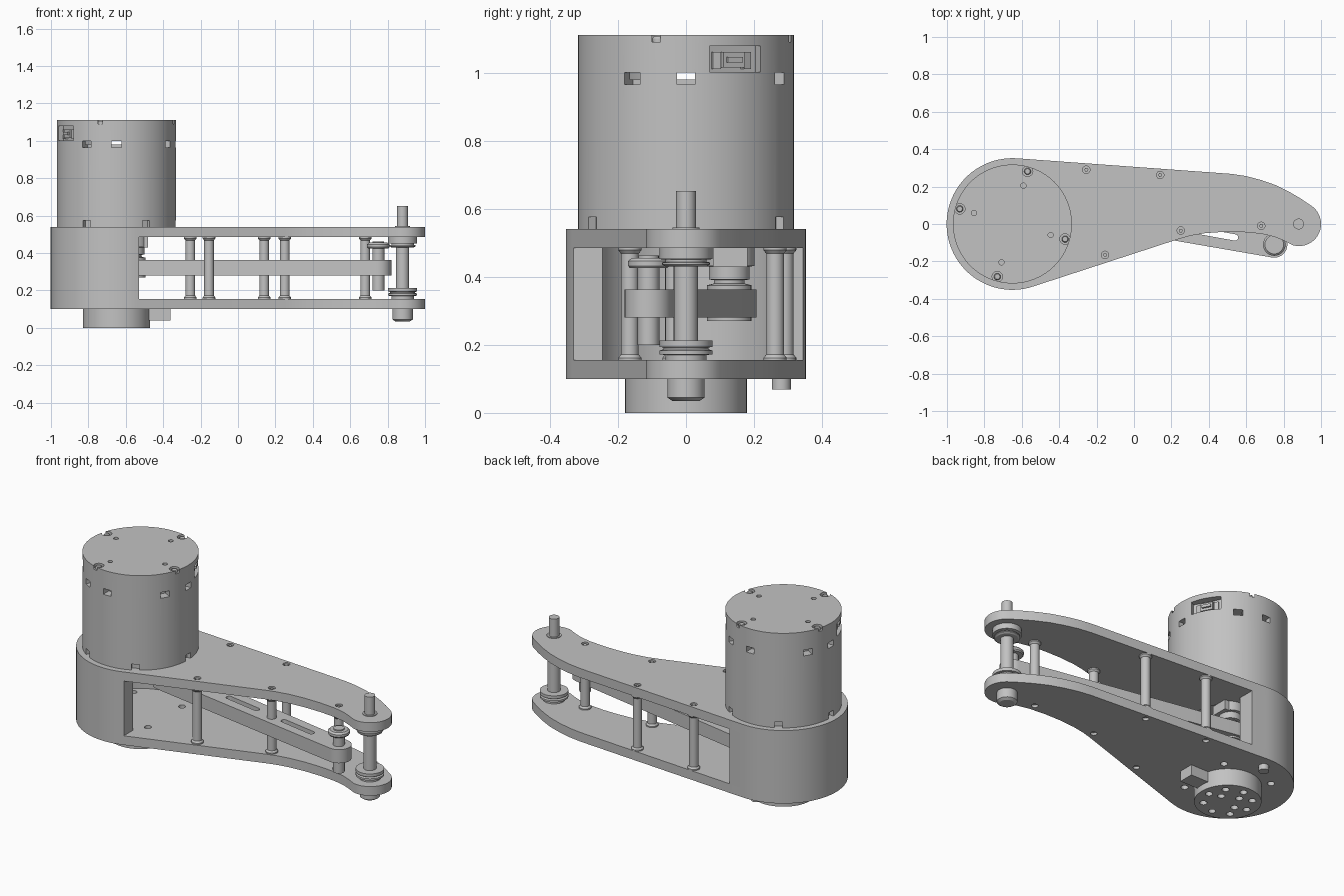
import bpy, bmesh, math
from math import cos, sin, radians
from mathutils import Matrix, Vector

if "Cube" in bpy.data.objects:
    bpy.data.objects.remove(bpy.data.objects["Cube"])

grey = bpy.data.materials.new("light_grey")
grey.use_nodes = True
COLOUR = (0.54, 0.54, 0.54, 1)
grey.diffuse_color = COLOUR
grey.node_tree.nodes["Principled BSDF"].inputs["Base Color"].default_value = COLOUR

MX = -0.65                        # motor axis
LOW, LOW_IN, UP_IN, UP = 0.10, 0.155, 0.485, 0.54   # plate heights


def finish(bm, name):
    bmesh.ops.recalc_face_normals(bm, faces=bm.faces)
    mesh = bpy.data.meshes.new(name)
    bm.to_mesh(mesh)
    bm.free()
    ob = bpy.data.objects.new(name, mesh)
    bpy.context.collection.objects.link(ob)
    mesh.materials.append(grey)
    return ob


def prism(name, points, z0, z1):
    bm = bmesh.new()
    face = bm.faces.new([bm.verts.new((x, y, z0)) for x, y in points])
    top = bmesh.ops.extrude_face_region(bm, geom=[face])["geom"]
    bmesh.ops.translate(bm, vec=(0, 0, z1 - z0),
                        verts=[v for v in top if isinstance(v, bmesh.types.BMVert)])
    return finish(bm, name)


def arc(x, y, r, a0, a1, n):
    return [(x + r * cos(radians(a0 + (a1 - a0) * i / n)),
             y + r * sin(radians(a0 + (a1 - a0) * i / n))) for i in range(n + 1)]


def rod(name, x, y, r, z0, z1, n=32):
    return prism(name, arc(x, y, r, 0, 360, n)[:-1], z0, z1)


def turned(name, x, y, profile, n=40):
    """Stack of (radius, height) rings closed at both ends."""
    bm = bmesh.new()
    rings = [[bm.verts.new((px, py, z)) for px, py in arc(x, y, r, 0, 360, n)[:-1]]
             for r, z in profile]
    for a, b in zip(rings, rings[1:]):
        for i in range(n):
            bm.faces.new((a[i], a[(i + 1) % n], b[(i + 1) % n], b[i]))
    bm.faces.new(rings[0])
    bm.faces.new(rings[-1])
    return finish(bm, name)


def box(name, centre, size, angle=0):
    bm = bmesh.new()
    bmesh.ops.create_cube(bm, size=1, matrix=Matrix.Translation(centre)
                          @ Matrix.Rotation(angle, 4, "Z")
                          @ Matrix.Diagonal((*size, 1)))
    return finish(bm, name)


def radial_box(name, degrees, r, z, size):
    a = radians(degrees)
    return box(name, (MX + r * cos(a), r * sin(a), z), size, a)


def cut(target, cutters):
    """Subtract a group of separate cutters, then bake the result."""
    group = bpy.data.collections.new(target.name + "_cutters")
    bpy.context.scene.collection.children.link(group)
    for c in cutters:
        group.objects.link(c)
    mod = target.modifiers.new("cut", "BOOLEAN")
    mod.operand_type, mod.collection, mod.solver = "COLLECTION", group, "EXACT"
    bpy.context.view_layer.update()
    deps = bpy.context.evaluated_depsgraph_get()
    mesh = bpy.data.meshes.new_from_object(target.evaluated_get(deps))
    target.modifiers.clear()
    target.data = mesh
    for c in cutters:
        bpy.data.objects.remove(c)
    bpy.data.collections.remove(group)


# Side plate outline: round motor end, concave lower edge, rounded tip
big_end = arc(MX, 0, 0.352, 85.5, 288.5, 48)
concave = [(.24, -.08), (.3, -.063), (.38, -.049), (.48, -.042), (.58, -.043),
           (.68, -.052), (.75, -.068), (.81, -.093)]
tip = arc(0.882, 0, 0.118, -105, 58, 20)
crown = [(.89, .137), (.83, .172), (.76, .207), (.68, .235), (.6, .256), (.52, .268)]
outline = big_end + concave + tip + crown

posts = [(-.255, .29), (-.155, -.165), (.14, .262), (.25, -.035), (.68, -.01)]

top_plate = prism("top_plate", outline, UP_IN, UP)
cut(top_plate, [rod("hole", x, y, 0.02, UP - 0.015, UP + 0.1, 16) for x, y in posts]
    + [rod("bore", MX, 0, 0.2, UP_IN - 0.1, UP + 0.1)])
bottom_plate = prism("bottom_plate", outline, LOW, LOW_IN)
cut(bottom_plate, [rod("hole", x, y, 0.018, LOW - 0.1, LOW + 0.015, 16) for x, y in posts]
    + [rod("hole", MX + 0.23 * cos(a), 0.23 * sin(a), 0.02, 0, 0.3, 16)
       for a in (radians(45 + 90 * k) for k in range(4))])

# Curved housing wall around the motor end
wall = prism("housing_wall", outline, LOW_IN, UP_IN)
cut(wall, [rod("bore", MX, 0, 0.273, 0, 1, 64)])
cut(wall, [box("arm_side", (0.47, 0, 0.4), (2, 2, 2))])

# Spacer posts with flared ends
for i, (x, y) in enumerate(posts):
    turned(f"spacer_post_{i + 1}", x, y,
           [(.034, LOW_IN), (.034, .162), (.026, .172), (.026, .468), (.034, .478),
            (.034, UP_IN)], 24)
    rod(f"post_screw_{i + 1}", x, y, 0.011, UP - 0.02, UP - 0.004, 6)

# Motor body with hollow top, vents, foot notches and connector sockets
motor = rod("motor", MX, 0, 0.318, UP, 1.11, 96)
cut(motor, [rod("cavity", MX, 0, 0.285, 0.98, 1.0, 64)])
cut(motor, [radial_box("vent", 90 * k + off, 0.315, 0.982, (0.1, 0.052, 0.035))
            for k in range(4) for off in (0, 60)])
cut(motor, [radial_box("notch", 60 * k, 0.318, 0.55, (0.05, 0.045, 0.05))
            for k in range(6)])
cut(motor, [radial_box("socket", a, 0.315, 1.04, (0.08, 0.17, 0.076)) for a in (28, 208)])
lid_screws = [(0.293, 74 + 90 * k, 0.028) for k in range(4)]
lid_holes = [(0.213, 74 + 90 * k, 0.014) for k in range(4)]
cut(motor, [rod("hole", MX + r * cos(radians(a)), r * sin(radians(a)), s, 1.09, 1.2, 20)
            for r, a, s in lid_screws + lid_holes])
for i, (r, a, s) in enumerate(lid_screws):
    turned(f"lid_screw_{i + 1}", MX + r * cos(radians(a)), r * sin(radians(a)),
           [(.018, 1.08), (.018, 1.1), (.014, 1.106)], 20)
for side, a in (("left", 28), ("right", 208)):
    radial_box(side + "_connector_block", a, 0.28, 1.038, (0.04, 0.07, 0.045))
    radial_box(side + "_connector_pin", a, 0.29, 1.038, (0.04, 0.05, 0.016))
    for j, d in enumerate((-10, 10)):
        radial_box(f"{side}_connector_tab_{j + 1}", a + d, 0.28, 1.035, (0.03, 0.025, 0.05))

# Motor underside seen through the top plate
motor_foot = rod("motor_foot", MX, 0, 0.2, UP_IN + 0.02, UP, 48)
cut(motor_foot, [rod("hole", MX + 0.14 * cos(a), 0.14 * sin(a), 0.018, 0.4, 0.525, 16)
                 for a in (radians(60 * k) for k in range(6))])

# Output hub below, with bolt holes, stop lug and locating peg
hub = rod("output_hub", MX, 0, 0.179, 0, LOW, 64)
bolts = [(0.13, 45 * k) for k in range(8)] + [(0.07, 90 * k + 20) for k in range(3)]
cut(hub, [rod("hole", MX + r * cos(radians(a)), r * sin(radians(a)), 0.02, -0.1, 0.04, 16)
          for r, a in bolts])
box("stop_lug", (-.44, 0, .07), (.16, .09, .064))
rod("locating_peg", -.665, .28, 0.028, 0.068, LOW, 24)

# Tensioner arm: tapered bar with two slots between pivot and idler
pivot, idler = Vector((-.56, .127)), Vector((.75, -.11))
run = idler - pivot
tilt = math.degrees(math.atan2(run.y, run.x))
arm = prism("tensioner_arm", arc(*pivot, .08, tilt + 90, tilt + 270, 20)
            + arc(*idler, .07, tilt - 90, tilt + 90, 20), 0.28, 0.362)
slots = []
for t0, t1 in ((0.36, 0.52), (0.68, 0.84)):
    a, b = pivot + run * t0, pivot + run * t1
    slots.append(prism("slot", arc(*a, .017, tilt + 90, tilt + 270, 8)
                       + arc(*b, .017, tilt - 90, tilt + 90, 8), 0.2, 0.5))
cut(arm, slots)
turned("arm_pivot", *pivot, [(.065, .27), (.065, .375), (.045, .38), (.045, .39),
                             (.06, .392), (.06, .43), (.075, .432), (.075, UP_IN)])
box("pivot_block", (-.525, .13, .457), (.09, .1, .056))
turned("idler_roller", *idler, [(.032, .2), (.032, .425), (.055, .425), (.06, .432),
                                (.06, .446), (.05, .455), (.03, .455), (.03, .462)])

# Output shaft, its bearings and lower cap
SX = 0.88
rod("output_shaft", SX, 0, 0.029, 0.05, 0.652)
rod("shaft_sleeve", SX, 0, 0.035, LOW_IN, UP_IN)
turned("lower_bearing", SX, 0, [(.06, LOW_IN), (.06, .17), (.078, .172), (.078, .183),
                                (.066, .187), (.066, .192), (.078, .194), (.078, .212)])
turned("upper_bearing", SX, 0, [(.06, .43), (.07, .436), (.07, .442), (.06, .444),
                                (.06, .45), (.078, .452), (.078, UP_IN)])
turned("shaft_cap", SX, 0, [(.04, .035), (.055, .045), (.055, LOW)])
rod("shaft_collar", SX, 0, 0.04, UP, UP + 0.004)

# Smooth the round parts, keep edges sharp
bpy.ops.object.select_all(action="DESELECT")
for ob in bpy.context.collection.objects:
    if ob.type == "MESH":
        ob.select_set(True)
        bpy.context.view_layer.objects.active = ob
bpy.ops.object.shade_smooth_by_angle(angle=radians(30))
